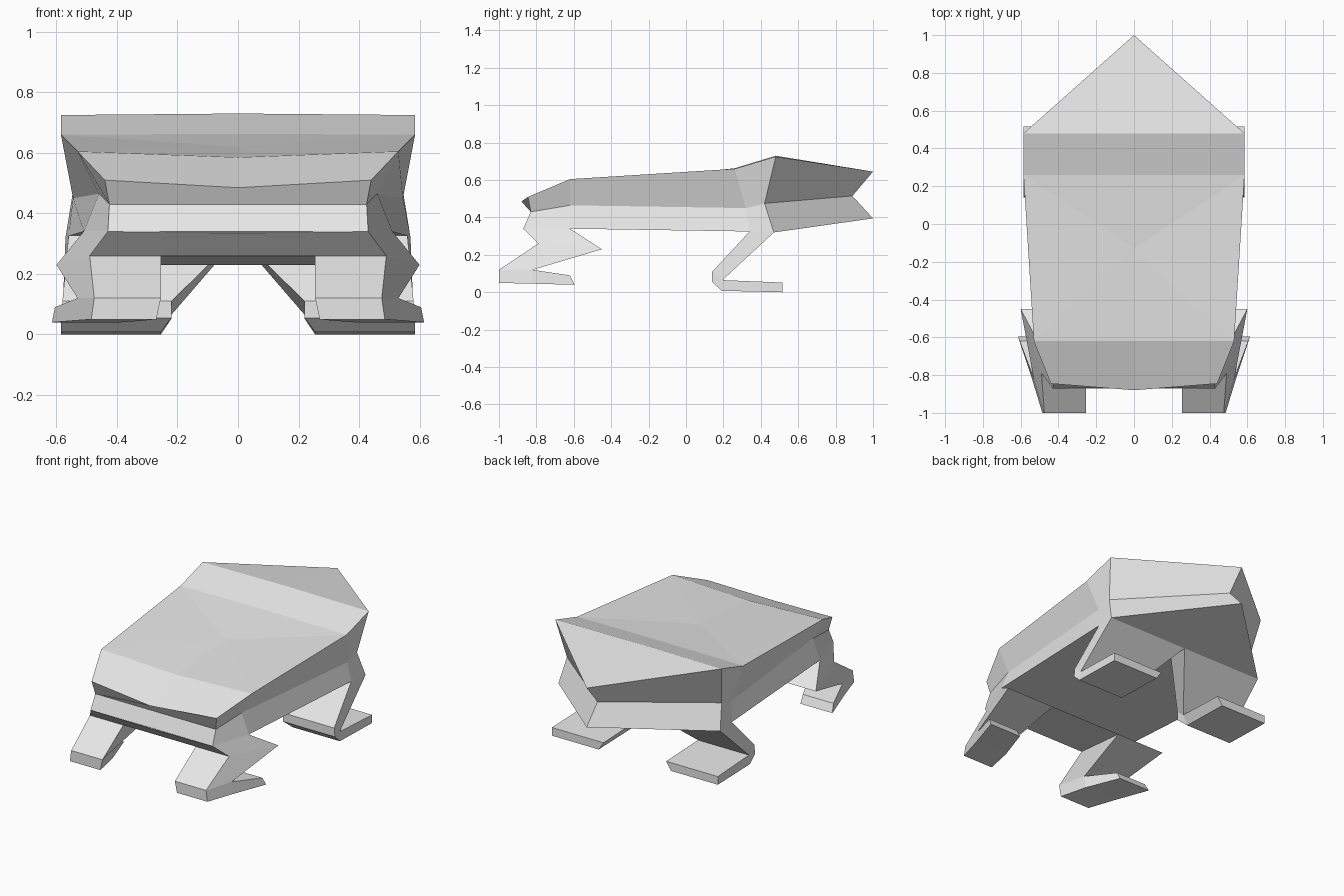
import bpy, bmesh

if "Cube" in bpy.data.objects:
    bpy.data.objects.remove(bpy.data.objects["Cube"])

grey = bpy.data.materials.new("stone_grey")
grey.diffuse_color = (0.8, 0.8, 0.8, 1)
grey.use_nodes = True
grey.node_tree.nodes["Principled BSDF"].inputs["Base Color"].default_value = grey.diffuse_color


class Builder:
    """Collects faces by corner position, sharing equal corners."""

    def __init__(self):
        self.bm = bmesh.new()
        self.verts = {}

    def face(self, points):
        vs = []
        for p in points:
            key = tuple(round(c, 4) + 0.0 for c in p)
            if key not in self.verts:
                self.verts[key] = self.bm.verts.new(key)
            if self.verts[key] not in vs:
                vs.append(self.verts[key])
        if len(vs) > 2:
            self.bm.faces.new(vs)

    def loft(self, sections, skip=()):
        for s, (a, b) in enumerate(zip(sections, sections[1:])):
            n = len(a)
            for j in range(n):
                if (s, j) not in skip:
                    k = (j + 1) % n
                    self.face([a[j], a[k], b[k], b[j]])

    def finish(self, name):
        bmesh.ops.recalc_face_normals(self.bm, faces=self.bm.faces)
        mesh = bpy.data.meshes.new(name)
        self.bm.to_mesh(mesh)
        self.bm.free()
        mesh.materials.append(grey)
        obj = bpy.data.objects.new(name, mesh)
        bpy.context.collection.objects.link(obj)
        return obj


def flip(p):
    return (-p[0], p[1], p[2])


def prism(name, sections, mirrored=True):
    """Solid through four-cornered sections, optionally one per side."""
    b = Builder()
    b.loft(sections)
    b.face(sections[0])
    b.face(sections[-1])
    obj = b.finish(name)
    if mirrored:
        mod = obj.modifiers.new("mirror", 'MIRROR')
        mod.use_mirror_merge = False


def section(edge_a, edge_b):
    """Each edge is (inner x, outer x, y, z)."""
    (i, o, y, z), (i2, o2, y2, z2) = edge_a, edge_b
    return [(i, y, z), (o, y, z), (o2, y2, z2), (i2, y2, z2)]


# Body: half rings of top centre, shoulder, waist, hem, bottom centre
half_rings = [
    [(0, -.88, .485), (.44, -.845, .51), (.425, -.83, .43), (.43, -.87, .34), (0, -.87, .335)],
    [(0, -.62, .585), (.53, -.62, .605), (.46, -.62, .465), (.51, -.62, .34), (0, -.62, .34)],
    [(0, .26, .663), (.585, .26, .66), (.545, .32, .45), (.56, .34, .325), (0, .34, .325)],
    [(0, .48, .73), (.585, .48, .725), (.545, .42, .475), (.57, .47, .32), (0, .47, .32)],
    [(0, 1, .645), (0, 1, .645), (0, .89, .515), (0, 1, .395), (0, 1, .395)],
]
rings = [r + [flip(p) for p in r[3:0:-1]] for r in half_rings]
body = Builder()
body.loft(rings, skip={(1, 0), (1, 7)})
# Back panel folded around a central point
a, c = rings[1], rings[2]
rim = [a[0], a[1], c[1], c[0], c[7], a[7]]
for i in range(6):
    body.face([rim[i], rim[(i + 1) % 6], (0, -.13, .62)])
# Front: undercut lip and jaw
f = rings[0]
body.face([f[0], f[1], f[2], f[6], f[7]])
body.face([f[2], f[3], f[4], f[5], f[6]])
body.finish("body")

# Upper arms form one bar under the chest
prism("upper_arms", [
    section((-.43, .43, -.87, .34), (-.51, .51, -.62, .34)),
    section((-.49, .49, -.79, .26), (-.60, .60, -.45, .23)),
], mirrored=False)

# Forearms and front feet
prism("forearms", [
    section((.255, .49, -.79, .26), (.255, .60, -.45, .23)),
    section((.255, .475, -1, .12), (.30, .53, -.82, .12)),
])
prism("front_feet", [
    section((.255, .475, -1, .12), (.27, .485, -1, .05)),
    section((.30, .53, -.82, .12), (.31, .54, -.82, .046)),
    section((.39, .605, -.62, .09), (.39, .615, -.595, .04)),
])

# Hind legs and feet
prism("hind_legs", [
    section((0, .56, .34, .325), (0, .57, .47, .32)),
    section((.22, .58, .14, .11), (.22, .58, .195, .065)),
])
prism("hind_feet", [
    section((.22, .58, .14, .11), (.22, .585, .14, .055)),
    section((.22, .58, .195, .065), (.255, .585, .19, .008)),
    section((.22, .585, .515, .052), (.255, .585, .515, 0)),
])
